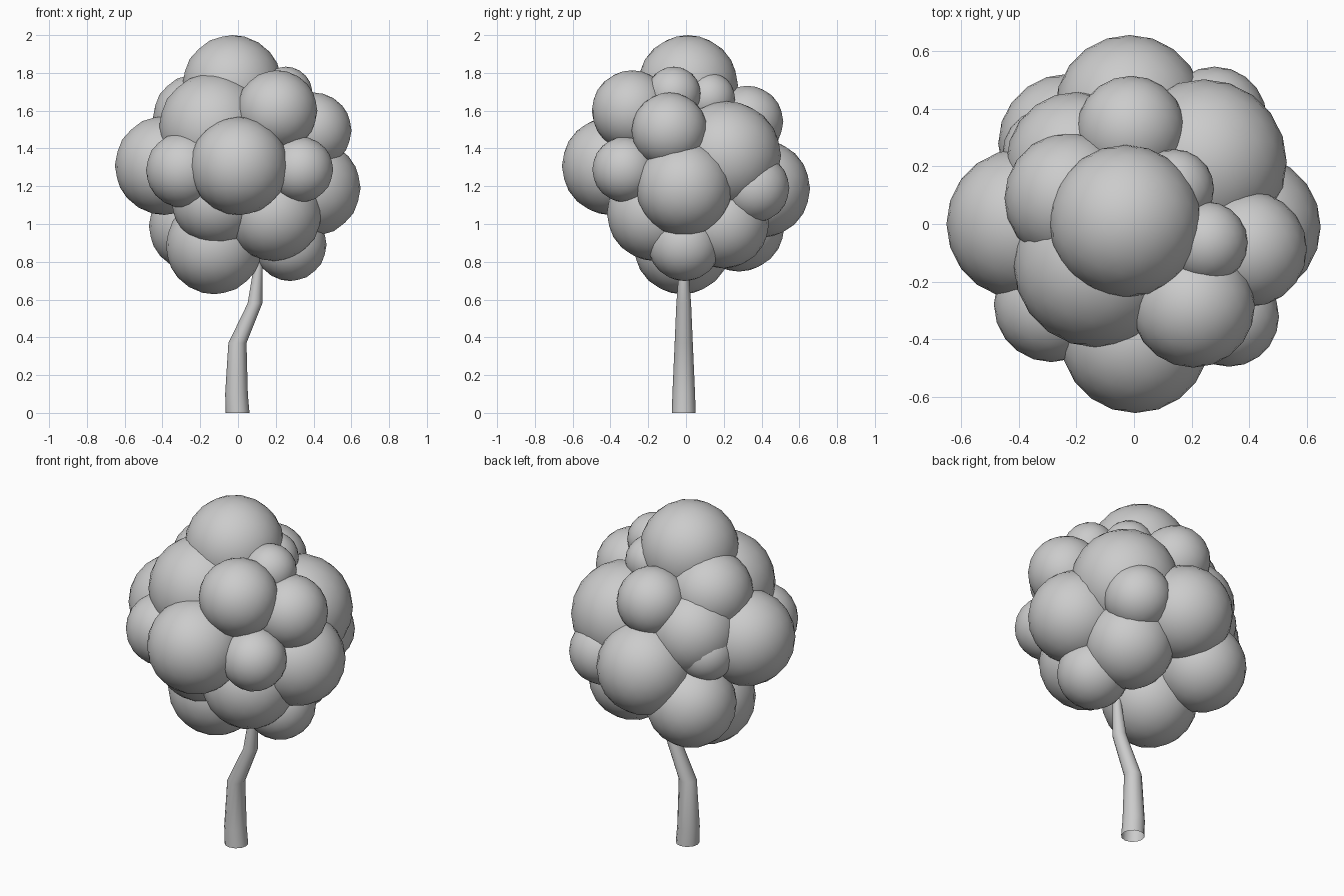
import bpy, bmesh, math
from mathutils import Vector, Matrix

cube = bpy.data.objects.get("Cube")
if cube:
    bpy.data.objects.remove(cube)

grey = bpy.data.materials.new("plain_grey")
grey.use_nodes = True
colour = (0.6, 0.6, 0.6, 1)
grey.diffuse_color = colour
grey.node_tree.nodes["Principled BSDF"].inputs["Base Color"].default_value = colour


def finish(name, bm):
    """Turn a bmesh into a smooth grey object."""
    for face in bm.faces:
        face.smooth = True
    mesh = bpy.data.meshes.new(name)
    bm.to_mesh(mesh)
    bm.free()
    mesh.materials.append(grey)
    obj = bpy.data.objects.new(name, mesh)
    bpy.context.collection.objects.link(obj)


def leaf_ball(name, x, y, z, radius):
    bm = bmesh.new()
    bmesh.ops.create_icosphere(bm, subdivisions=3, radius=radius,
                               matrix=Matrix.Translation((x, y, z)))
    finish(name, bm)


# Leaf balls around the equator and crown
leaf_ball("top_ball", -.03, .01, 1.735, .265)
leaf_ball("front_ball", .005, -.397, 1.307, .26)
leaf_ball("back_ball", -.015, .397, 1.187, .26)
leaf_ball("right_ball", -.39, 0, 1.31, .262)
leaf_ball("left_ball", .395, -.01, 1.19, .254)

# Upper leaf balls
leaf_ball("upper_front_right_ball", -.13, -.14, 1.51, .289)
leaf_ball("upper_front_left_ball", .206, -.285, 1.6, .214)
leaf_ball("upper_left_ball", .4, -.087, 1.495, .201)
leaf_ball("upper_left_small_ball", .252, -.065, 1.69, .143)
leaf_ball("upper_back_small_ball", .14, .122, 1.665, .138)
leaf_ball("upper_back_ball", -.01, .325, 1.542, .19)
leaf_ball("upper_right_ball", -.222, .09, 1.565, .228)

# Middle leaf balls
leaf_ball("back_left_ball", .243, .215, 1.362, .288)
leaf_ball("back_left_small_ball", .28, .365, 1.19, .182)
leaf_ball("back_right_ball", -.2, .215, 1.38, .244)
leaf_ball("back_right_small_ball", -.3, .245, 1.29, .157)
leaf_ball("front_right_ball", -.287, -.28, 1.285, .2)
leaf_ball("front_left_ball", .33, -.322, 1.288, .174)

# Lower leaf balls
leaf_ball("lower_back_right_ball", -.23, .28, .99, .242)
leaf_ball("lower_back_left_ball", .2, .2, 1.005, .24)
leaf_ball("lower_front_left_ball", .19, -.165, 1.058, .254)
leaf_ball("lower_front_right_ball", -.115, -.175, 1.125, .238)
leaf_ball("lower_left_ball", .277, -.008, .89, .192)
leaf_ball("bottom_ball", -.125, -.02, .885, .257)

# Hidden middle that closes any gap between the balls
leaf_ball("leaf_core", 0, 0, 1.25, .32)

# Bent trunk: rings of (x, z, radius) joined by side faces, open at the base
SIDES = 12
bm = bmesh.new()
rings = []
for x, z, radius in [(-.002, 0, .063), (-.008, .1, .06), (-.003, .37, .048),
                     (.09, .58, .039), (.106, .76, .025), (.11, .95, .02)]:
    ring = []
    for i in range(SIDES):
        a = math.tau * i / SIDES
        ring.append(bm.verts.new(Vector((x + radius * math.cos(a),
                                         -.012 + radius * math.sin(a), z))))
    rings.append(ring)
for low, high in zip(rings, rings[1:]):
    for i in range(SIDES):
        j = (i + 1) % SIDES
        bm.faces.new((low[i], low[j], high[j], high[i]))
finish("trunk", bm)
